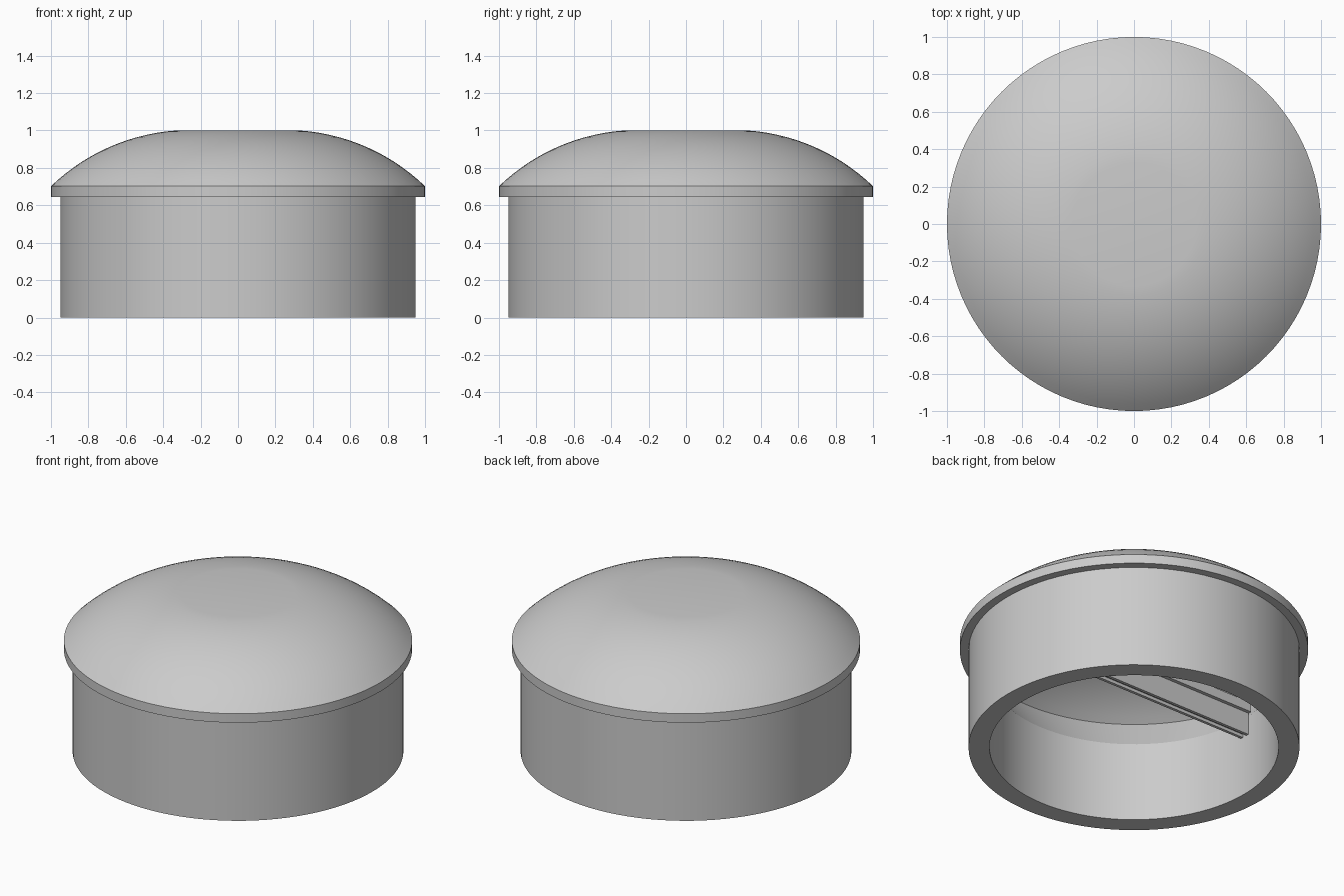
import bpy, bmesh, math

if "Cube" in bpy.data.objects:
    bpy.data.objects.remove(bpy.data.objects["Cube"])

SIDES = 96
grey = bpy.data.materials.new("light_grey")
grey.use_nodes = True
grey.diffuse_color = (0.6, 0.6, 0.6, 1)
grey.node_tree.nodes["Principled BSDF"].inputs["Base Color"].default_value = (0.6, 0.6, 0.6, 1)


def finish(name, bm):
    bmesh.ops.recalc_face_normals(bm, faces=bm.faces)
    mesh = bpy.data.meshes.new(name)
    bm.to_mesh(mesh)
    bm.free()
    mesh.materials.append(grey)
    obj = bpy.data.objects.new(name, mesh)
    bpy.context.collection.objects.link(obj)
    bpy.ops.object.select_all(action='DESELECT')
    obj.select_set(True)
    bpy.context.view_layer.objects.active = obj
    bpy.ops.object.shade_smooth_by_angle(angle=math.radians(15))


def arc(start, end, steep0, steep1, steps=14):
    """Arc from start to end whose downward slope grows from steep0 to steep1."""
    a, b = math.radians(steep0), math.radians(steep1)
    pts = []
    for i in range(steps + 1):
        t = a + (b - a) * i / steps
        u = (math.sin(t) - math.sin(a)) / (math.sin(b) - math.sin(a))
        v = (math.cos(a) - math.cos(t)) / (math.cos(a) - math.cos(b))
        pts.append((start[0] + (end[0] - start[0]) * u, start[1] + (end[1] - start[1]) * v))
    return pts


# Hollow cap: domed top, rim band, skirt, chamfer and thin dome shell inside
outer = [(0, 1)] + arc((0.33, 1), (1, 0.702), 4, 44)
rim_and_skirt = [(1, 0.645), (0.95, 0.645), (0.95, 0), (0.83, 0), (0.83, 0.5)]
inner = arc((0.33, 0.95), (0.95, 0.7), 4, 40)[::-1] + [(0, 0.95)]
bm = bmesh.new()
verts = [bm.verts.new((r, 0, z)) for r, z in outer + rim_and_skirt + inner]
edges = [bm.edges.new(pair) for pair in zip(verts, verts[1:])]
bmesh.ops.spin(bm, geom=verts + edges, cent=(0, 0, 0), axis=(0, 0, 1),
               angle=math.tau, steps=SIDES, use_duplicate=False)
bmesh.ops.remove_doubles(bm, verts=bm.verts, dist=1e-4)
finish("domed_cap", bm)

# Cross bar inside the cap: grooved underside, web and wide top flange
HALF_LENGTH = 0.832
half = [(0.015, 0.4), (0.015, 0.38), (0.033, 0.38), (0.033, 0.52), (0.055, 0.52), (0.055, 0.58)]
profile = half + [(-y, z) for y, z in reversed(half)]
bm = bmesh.new()
face = bm.faces.new([bm.verts.new((-HALF_LENGTH, y, z)) for y, z in profile])
extruded = bmesh.ops.extrude_face_region(bm, geom=[face], use_keep_orig=True)["geom"]
bmesh.ops.translate(bm, vec=(2 * HALF_LENGTH, 0, 0),
                    verts=[v for v in extruded if isinstance(v, bmesh.types.BMVert)])
finish("cross_bar", bm)
